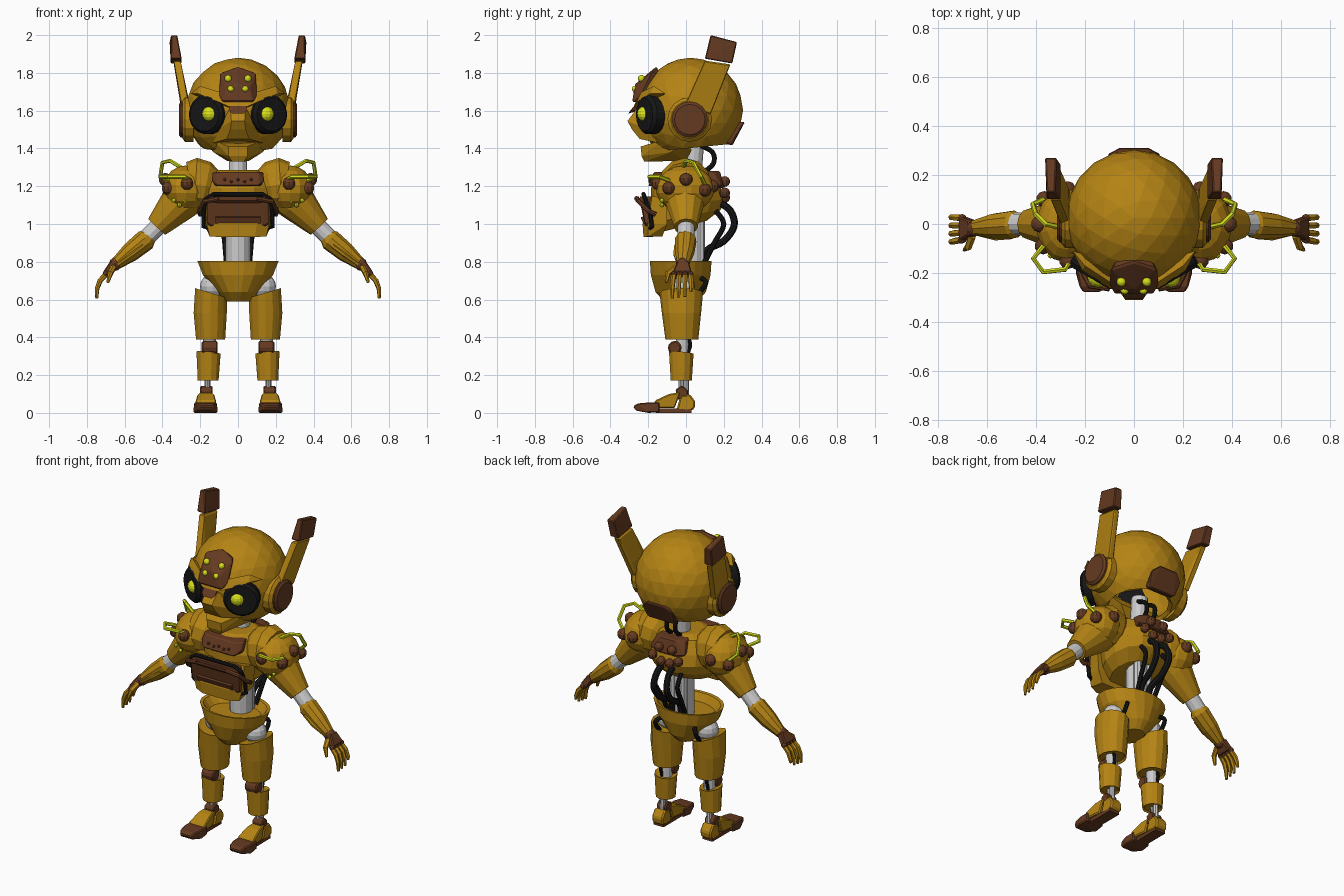
import bpy, bmesh, math
from mathutils import Vector as V, Matrix

def material(name, rgb):
    m = bpy.data.materials.new(name)
    m.diffuse_color = (*rgb, 1)
    return m

GOLD = material("gold", (0.46, 0.23, 0.007))
BROWN = material("brown", (0.13, 0.042, 0.015))
BLACK = material("black", (0.008, 0.008, 0.008))
LIME = material("lime", (0.68, 0.74, 0.01))

def finish(name, bm, mat, mirror):
    bmesh.ops.recalc_face_normals(bm, faces=bm.faces)
    me = bpy.data.meshes.new(name)
    bm.to_mesh(me)
    bm.free()
    if mat:
        me.materials.append(mat)
    ob = bpy.data.objects.new(name, me)
    bpy.context.collection.objects.link(ob)
    if mirror:
        md = ob.modifiers.new("mirror", 'MIRROR')
        md.use_mirror_merge = False
    return ob

def skin(name, rings, mat, mirror):
    bm = bmesh.new()
    vs = [[bm.verts.new(p) for p in r] for r in rings]
    n = len(vs[0])
    for a, b in zip(vs, vs[1:]):
        for i in range(n):
            bm.faces.new((a[i], a[(i + 1) % n], b[(i + 1) % n], b[i]))
    bm.faces.new(vs[0])
    bm.faces.new(vs[-1])
    return finish(name, bm, mat, mirror)

def loft(name, rings, mat, mirror=False, n=16):
    # ring: cx, cy, z, rx, ry, slope in x, slope in y
    out = []
    for cx, cy, z, rx, ry, tx, ty in rings:
        ang = [2 * math.pi * (i + .5) / n for i in range(n)]
        out.append([(cx + rx * math.cos(a), cy + ry * math.sin(a),
                     z + tx * rx * math.cos(a) + ty * ry * math.sin(a)) for a in ang])
    return skin(name, out, mat, mirror)

def sweep(name, pts, radii, mat, mirror=False, n=12):
    pts = [V(p) for p in pts]
    if not isinstance(radii, (list, tuple)):
        radii = [radii] * len(pts)
    rings, q, old = [], None, V((0, 0, 1))
    for i, p in enumerate(pts):
        t = (pts[min(i + 1, len(pts) - 1)] - pts[max(i - 1, 0)]).normalized()
        d = old.rotation_difference(t)
        q = d @ q if q else d
        old = t
        rings.append([p + q @ V((radii[i] * math.cos(2 * math.pi * k / n),
                                 radii[i] * math.sin(2 * math.pi * k / n), 0)) for k in range(n)])
    return skin(name, rings, mat, mirror)

def curve_tube(name, pts, r, mat, mirror=False, steps=4, n=8):
    # smooth path through the points
    P = [V(p) for p in pts]
    P = [2 * P[0] - P[1]] + P + [2 * P[-1] - P[-2]]
    path = []
    for a, b, c, d in zip(P, P[1:], P[2:], P[3:]):
        for k in range(steps):
            t = k / steps
            path.append(.5 * (2 * b + (c - a) * t + (2 * a - 5 * b + 4 * c - d) * t * t + (3 * b - a - 3 * c + d) * t ** 3))
    return sweep(name, path + [P[-2]], r, mat, mirror, n)

def hull(name, pts, mat, mirror=False, both=False, bevel=0):
    bm = bmesh.new()
    for x, y, z in pts:
        bm.verts.new((x, y, z))
        if both and x:
            bm.verts.new((-x, y, z))
    r = bmesh.ops.convex_hull(bm, input=bm.verts)
    bmesh.ops.delete(bm, geom=list({g for g in r["geom_interior"] + r["geom_unused"] if isinstance(g, bmesh.types.BMVert)}), context='VERTS')
    bmesh.ops.dissolve_limit(bm, angle_limit=.02, verts=bm.verts, edges=bm.edges)
    ob = finish(name, bm, mat, mirror)
    if bevel:
        ob.modifiers.new("bevel", 'BEVEL').width = bevel
    return ob

def ball(name, c, r, mat, mirror=False, seg=12):
    bm = bmesh.new()
    s = r if isinstance(r, tuple) else (r, r, r)
    bmesh.ops.create_uvsphere(bm, u_segments=seg, v_segments=seg // 2 + 2, radius=1,
                              matrix=Matrix.Translation(c) @ Matrix.Diagonal((*s, 1)))
    return finish(name, bm, mat, mirror)

def disc(name, c, axis, r, depth, mat, mirror=False, n=16):
    c, a = V(c), V(axis).normalized() * depth / 2
    return sweep(name, [c - a, c + a * .5, c + a], [r, r, r * .85], mat, mirror, n)

# head shell, open underneath
bm = bmesh.new()
bmesh.ops.create_icosphere(bm, subdivisions=3, radius=.277, matrix=Matrix.Translation((0, .025, 1.603)))
bmesh.ops.bisect_plane(bm, geom=bm.verts[:] + bm.edges[:] + bm.faces[:], plane_co=(0, 0, 1.40),
                       plane_no=(0, .1, -1), clear_outer=True)
finish("head_shell", bm, GOLD, False).modifiers.new("thickness", 'SOLIDIFY').thickness = .025

# face
hull("muzzle", [(.035, -.31, 1.545), (.04, -.265, 1.605), (.04, -.285, 1.50), (.06, -.245, 1.45), (.11, -.2, 1.5),
                (.13, -.15, 1.43), (.08, -.1, 1.45), (.07, -.2, 1.6)], GOLD, both=True)
hull("jaw", [(.05, -.24, 1.41), (.05, -.235, 1.36), (.03, -.22, 1.33), (.14, -.11, 1.45), (.13, -.08, 1.38),
             (.06, .0, 1.335), (.12, .03, 1.39), (.18, .0, 1.44)], GOLD, both=True)
hull("brow", [(0, -.285, 1.60), (0, -.265, 1.65), (.10, -.262, 1.645), (.10, -.235, 1.70), (.21, -.19, 1.69),
              (.20, -.17, 1.73), (.25, -.11, 1.69), (.1, -.15, 1.66)], GOLD, True)
hull("nose_plate", [(.045, -.295, 1.60), (.045, -.275, 1.625), (.03, -.305, 1.585), (.03, -.25, 1.6)], BROWN, both=True)
disc("eye_socket", (.16, -.19, 1.58), (.5, -.87, 0), .105, .07, BLACK, True, 20)
ball("eye", (.148, -.217, 1.583), .042, LIME, True)

# forehead plate with studs, back plate
hull("forehead_plate", [(.08, -.285, 1.645), (.10, -.245, 1.68), (.095, -.185, 1.80), (.0, -.155, 1.835),
                        (.085, -.22, 1.65), (.07, -.14, 1.79), (0, -.27, 1.74), (.06, -.27, 1.72)], BROWN, both=True, bevel=.006)
ball("forehead_stud_upper", (.052, -.236, 1.77), .019, LIME, True)
ball("forehead_stud_lower", (.038, -.27, 1.715), .017, LIME, True)
hull("nape_plate", [(.06, .312, 1.54), (.11, .285, 1.50), (.10, .25, 1.43), (.08, .245, 1.415),
                    (.06, .27, 1.54), (.09, .2, 1.43)], BROWN, both=True, bevel=.006)

# ears and antennae
disc("ear_base", (.265, .02, 1.553), (1, 0, 0), .118, .06, GOLD, True)
disc("ear_cap", (.293, .02, 1.553), (1, 0, 0), .095, .04, BROWN, True)
hull("antenna", [(x + dx, y, z) for x, y, z in [(.26, -.01, 1.62), (.26, .13, 1.58), (.265, .055, 1.68),
     (.268, .15, 1.67), (.304, .10, 1.865), (.304, .235, 1.845)] for dx in (0, .036)], GOLD, True, bevel=.006)
hull("antenna_tip", [(.298, .10, 1.875), (.356, .10, 1.875), (.298, .245, 1.85), (.356, .245, 1.85),
     (.322, .13, 2), (.355, .13, 2), (.315, .27, 1.963), (.362, .27, 1.963)], BROWN, True, bevel=.005)

# neck and spine
sweep("neck", [(0, .03, 1.2), (0, .05, 1.46)], .048, None)
curve_tube("neck_cable", [(.03, .07, 1.42), (.03, .14, 1.38), (.03, .145, 1.32), (.03, .09, 1.27)], .013, BLACK, True)
sweep("spine", [(0, .03, .74), (0, .03, 1.05)], .065, None)
sweep("spine_rib", [(.035, .075, .76), (.035, .075, 1.05)], .025, None, True, 8)
curve_tube("back_hose", [(.035, .17, 1.12), (.04, .235, 1.07), (.045, .255, .99), (.04, .2, .91), (.03, .11, .86), (.03, .09, .78)], .019, BLACK, True)
curve_tube("spine_hose", [(.075, .15, 1.08), (.08, .2, 1.0), (.07, .15, .9), (.06, .09, .78)], .014, BLACK, True)

# chest
loft("chest", [(0, -.02, .985, .12, .13, 0, .25), (0, 0, 1.04, .18, .185, 0, .2), (0, .01, 1.11, .20, .195, 0, .1),
               (0, .0, 1.19, .195, .185, 0, 0), (0, -.005, 1.265, .16, .15, 0, 0), (0, 0, 1.285, .11, .10, 0, 0)], GOLD, n=14)
hull("belly", [(.15, -.2, .935), (.09, -.225, .93), (.165, -.2, 1.0), (.10, -.23, 1.0), (.13, -.125, .935),
               (.18, -.1, 1.0), (.185, -.1, 1.13), (.17, -.18, 1.15)], GOLD, both=True)
hull("collar_plate", [(.135, -.13, 1.275), (.14, -.165, 1.23), (.11, -.2, 1.20), (.11, -.17, 1.275),
                      (.12, -.1, 1.2), (.12, -.08, 1.275)], BROWN, both=True, bevel=.006)
for i in range(-2, 3):
    ball("collar_rivet", (i * .035, -.192, 1.235 - .01 * (i % 2)), .008, BROWN, seg=8)
hull("chest_panel", [(.15, -.25, 1.145), (.165, -.235, 1.12), (.165, -.215, 1.0), (.14, -.215, .985),
                     (.15, -.17, 1.145), (.165, -.16, 1.0)], BROWN, both=True, bevel=.008)
hull("panel_lip", [(.10, -.265, 1.145), (.10, -.25, 1.145), (.13, -.262, 1.125), (.13, -.245, 1.115), (.1, -.245, 1.11)], BROWN, both=True)
hull("panel_shelf", [(.12, -.24, 1.035), (.12, -.215, 1.045), (.12, -.225, 1.0), (.12, -.2, 1.0)], BROWN, both=True)
sweep("panel_frame", [(0, -.225, 1.158), (.13, -.225, 1.158), (.172, -.215, 1.13), (.182, -.19, 1.06),
                      (.182, -.18, .985), (.14, -.195, .975)], .012, BLACK, True, 8)
sweep("panel_handle", [(.20, -.16, 1.05), (.205, -.2, 1.07), (.18, -.25, 1.12), (.10, -.262, 1.135)], .013, BROWN, True, 8)

# upper back plate with knobs
hull("back_plate", [(.10, .15, 1.27), (.12, .185, 1.2), (.06, .205, 1.19), (.05, .18, 1.28), (.09, .1, 1.28), (.09, .1, 1.19)], BROWN, both=True, bevel=.006)
for x, z in ((.045, 1.225), (.09, 1.165), (.03, 1.14)):
    ball("back_knob", (x, .205, z), .028, BROWN, True, 10)

# shoulders
ball("shoulder", (.275, -.005, 1.185), (.125, .155, .125), GOLD, True, 14)
sweep("shoulder_collar", [(.13, -.005, 1.19), (.17, -.005, 1.2), (.225, -.005, 1.21), (.25, -.005, 1.205)],
      [.10, .13, .14, .125], GOLD, True, 12)
for p in ((.27, -.15, 1.215), (.37, -.09, 1.19), (.385, .0, 1.235), (.365, .1, 1.18), (.27, .14, 1.2)):
    ball("shoulder_knob", p, .035, BROWN, True, 10)
sweep("front_loop", [(.37, -.09, 1.23), (.41, -.14, 1.25), (.37, -.195, 1.25), (.28, -.185, 1.25), (.255, -.14, 1.23)], .011, LIME, True, 6)
sweep("rear_loop", [(.37, .10, 1.21), (.412, .08, 1.25), (.40, .04, 1.325), (.36, .0, 1.335), (.27, -.02, 1.28)], .011, LIME, True, 6)
for x, z in ((.31, 1.15), (.28, 1.125), (.34, 1.125), (.31, 1.10)):
    ball("shoulder_light", (x, -.128, z), .012, LIME, True, 8)

# arms
sweep("upper_arm", [(.25, -.005, 1.16), (.31, -.005, 1.115), (.43, 0, .985)], [.105, .105, .062], GOLD, True)
sweep("elbow", [(.41, 0, 1.0), (.485, 0, .925)], .046, None, True)
sweep("forearm", [(.465, 0, .94), (.49, -.002, .915), (.57, -.008, .85), (.645, -.015, .79)], [.04, .058, .052, .033], GOLD, True, 10)
sweep("forearm_strut", [(.50, -.05, .885), (.56, -.055, .84), (.64, -.035, .785)], .013, GOLD, True, 6)
ball("wrist", (.65, -.018, .787), .035, BROWN, True, 10)
hull("palm", [(x + dx, y, z + dx * .6) for x, y, z in [(.64, -.045, .785), (.64, .015, .785), (.68, -.07, .725),
     (.68, .03, .725)] for dx in (0, .035)], BROWN, True, bevel=.006)
for i in range(4):
    y = -.063 + i * .029
    tip = (.605, .61, .615, .64)[i]
    sweep("finger", [(.692, y, .74), (.73, y * 1.1, .70), (.745, y * 1.15, .66), (.748, y * 1.15, tip)],
          [.014, .014, .012, .008], GOLD, True, 6)
    ball("knuckle", (.70, y, .735), .017, BROWN, True, 8)
sweep("thumb", [(.66, -.05, .77), (.675, -.095, .74), (.69, -.105, .69)], [.017, .015, .008], GOLD, True, 6)

# pelvis bowl and hips
loft("pelvis", [(0, -.028, z, rx, ry, 0, 0) for z, rx, ry in ((.59, .07, .09), (.64, .11, .135), (.73, .188, .16),
     (.803, .217, .165), (.80, .198, .148), (.755, .16, .12))], GOLD, n=20)
ball("hip_joint", (.135, -.02, .67), .066, None, True)
curve_tube("hip_cable", [(.11, .07, .72), (.14, .105, .69), (.14, .06, .62)], .013, BLACK, True)

# legs
loft("thigh", [(.145, -.022, .40, .068, .075, 0, 0), (.145, -.022, .388, .079, .087, 0, 0), (.147, -.024, .53, .09, .104, 0, 0),
               (.143, -.025, .635, .086, .115, .3, 0), (.143, -.025, .63, .07, .10, .3, 0)], GOLD, True, 14)
sweep("knee_shaft", [(.15, -.02, .28), (.15, -.02, .43)], .034, None, True)
sweep("knee_joint", [(.108, -.06, .345), (.115, -.06, .345), (.185, -.06, .345), (.192, -.06, .345)], [.028, .036, .036, .028], BROWN, True)
curve_tube("knee_cable", [(.16, .0, .42), (.16, .022, .37), (.16, .015, .33), (.16, .0, .29)], .01, BLACK, True)
loft("shin", [(.158, -.025, .18, .045, .05, 0, 0), (.158, -.025, .172, .057, .058, 0, 0), (.156, -.025, .318, .066, .067, .1, -.1),
              (.156, -.025, .31, .05, .05, .1, -.1)], GOLD, True, 12)
sweep("ankle_shaft", [(.162, .0, .08), (.16, .0, .22)], .016, None, True, 8)
sweep("ankle_front_rod", [(.162, -.03, .1), (.16, -.03, .2)], .011, None, True, 8)

# feet
hull("heel", [(x, y, z) for x in (.13, .205) for y, z in ((.05, .06), (.045, .02), (.02, .1), (-.03, .09), (-.05, .015), (.01, .01))], GOLD, True, bevel=.008)
hull("ankle", [(x, y, z) for x in (.135, .20) for y, z in ((.01, .12), (-.02, .145), (-.055, .125), (-.05, .07), (.01, .07))], BROWN, True, bevel=.006)
hull("instep", [(x, y, z) for y, z, w in ((-.03, .11, .035), (-.09, .10, .045), (-.165, .065, .055), (-.17, .025, .055), (-.06, .025, .04))
                for x in (.17 - w, .17 + w)], GOLD, True, bevel=.006)
hull("toe_cap", [(x, y, z) for y, z, w in ((-.14, .055, .06), (-.14, .003, .058), (-.2, 0, .065), (-.2, .055, .06), (-.255, .05, .05),
     (-.28, .035, .035), (-.265, .012, .04)) for x in (.172 - w, .172 + w)], BROWN, True, bevel=.006)
hull("sole", [(x, y, z) for x in (.135, .205) for y in (-.16, .03) for z in (.0, .022)], BROWN, True)
